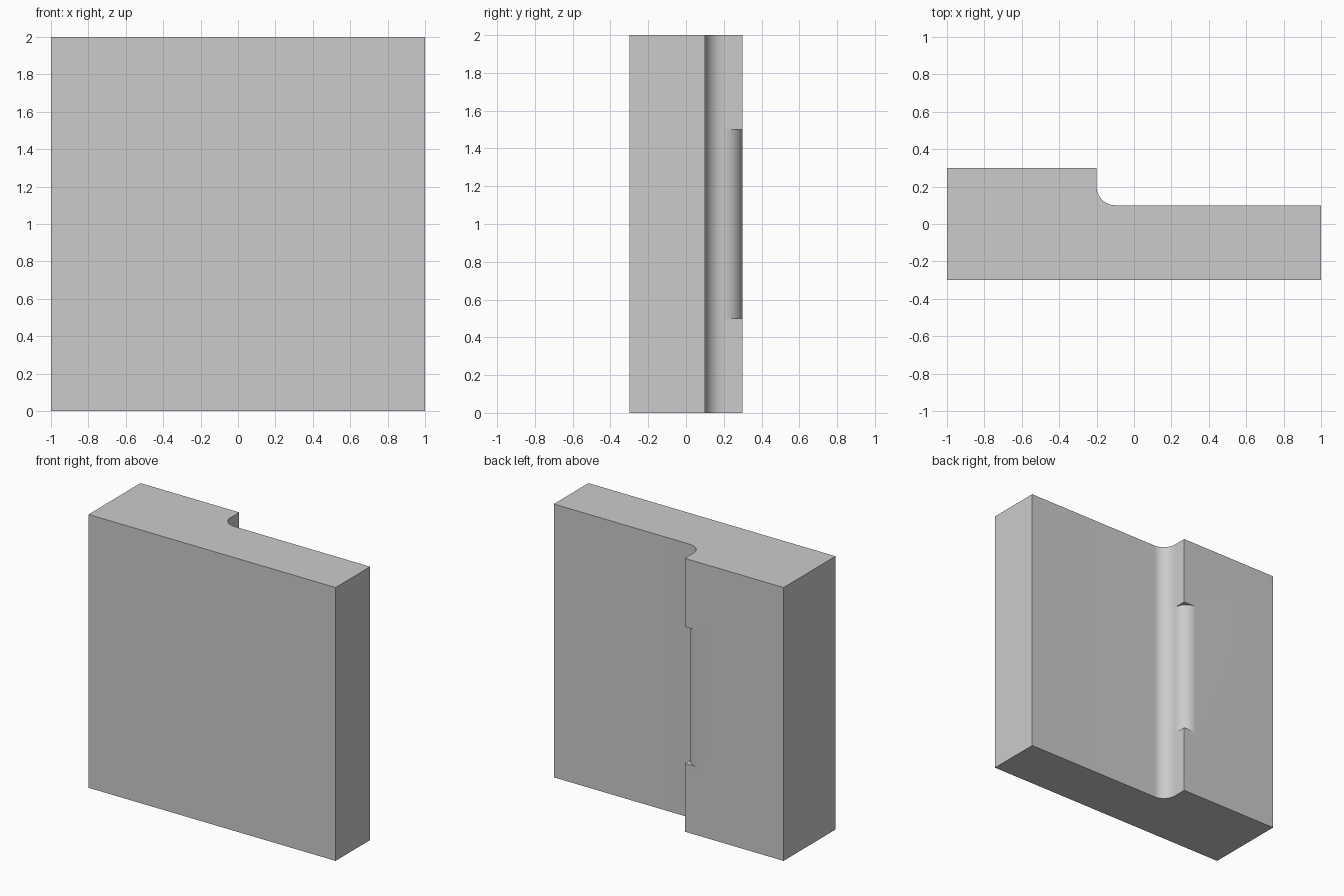
import bpy
import bmesh
from math import cos, sin, radians

cube = bpy.data.objects.get("Cube")
if cube:
    bpy.data.objects.remove(cube, do_unlink=True)

# Single plain grey
grey = bpy.data.materials.new("plain_grey")
grey.use_nodes = True
colour = (0.6, 0.6, 0.6, 1)
grey.diffuse_color = colour
grey.node_tree.nodes["Principled BSDF"].inputs["Base Color"].default_value = colour


def arc(cx, cy, radius, start, end, steps=16):
    """Points along an arc, angles in degrees."""
    angles = [radians(start + (end - start) * i / steps) for i in range(steps + 1)]
    return [(cx + radius * cos(a), cy + radius * sin(a)) for a in angles]


def prism(name, profile, bottom, top):
    """Extrude a plan profile from bottom to top."""
    bm = bmesh.new()
    base = bm.faces.new([bm.verts.new((x, y, bottom)) for x, y in profile])
    moved = bmesh.ops.extrude_face_region(bm, geom=[base])["geom"]
    verts = [v for v in moved if isinstance(v, bmesh.types.BMVert)]
    bmesh.ops.translate(bm, verts=verts, vec=(0, 0, top - bottom))
    bmesh.ops.recalc_face_normals(bm, faces=bm.faces)
    mesh = bpy.data.meshes.new(name)
    bm.to_mesh(mesh)
    bm.free()
    mesh.materials.append(grey)
    obj = bpy.data.objects.new(name, mesh)
    bpy.context.collection.objects.link(obj)
    return obj


# Stepped block with a concave fillet at the foot of the step
radius = 0.1
block = prism(
    "stepped_block",
    [(-1, -0.3), (1, -0.3), (1, 0.1)]
    + arc(-0.1, 0.2, radius, 270, 180)
    + [(-0.2, 0.3), (-1, 0.3)],
    0, 2)

# Cutter that rounds the middle stretch of the step's outer corner
cutter = prism(
    "corner_cutter",
    arc(-0.3, 0.2, radius, 0, 90) + [(-0.3, 0.35), (-0.15, 0.35), (-0.15, 0.2)],
    0.5, 1.5)
cutter.hide_render = True

bpy.ops.object.select_all(action="DESELECT")
block.select_set(True)
bpy.context.view_layer.objects.active = block
cut = block.modifiers.new("round_corner", "BOOLEAN")
cut.operation = "DIFFERENCE"
cut.solver = "EXACT"
cut.object = cutter
bpy.ops.object.modifier_apply(modifier=cut.name)
bpy.data.objects.remove(cutter, do_unlink=True)

bpy.ops.object.shade_smooth_by_angle(angle=radians(30))
